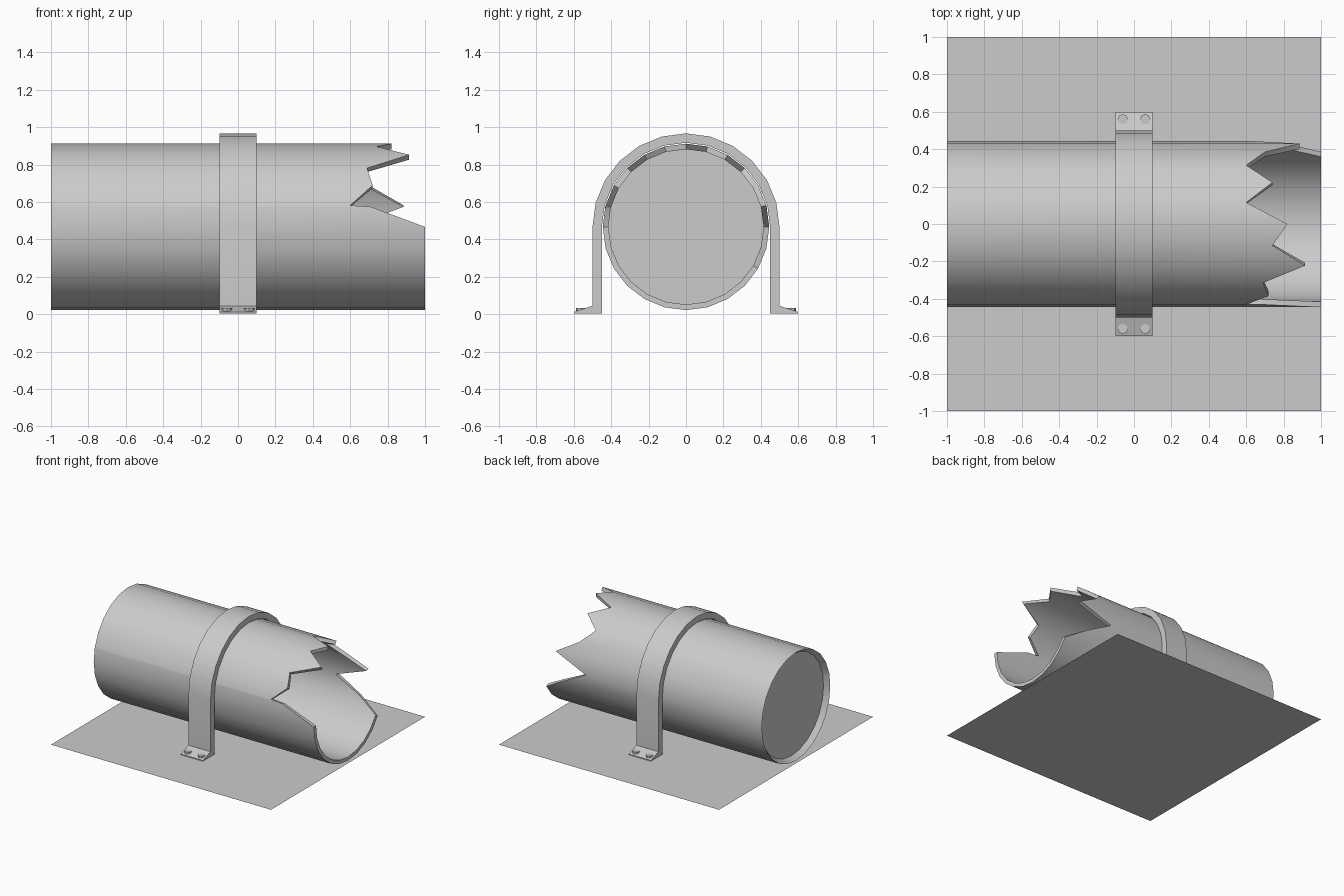
import bpy, bmesh
from math import sin, cos, radians, pi
from mathutils import Matrix

if "Cube" in bpy.data.objects:
    bpy.data.objects.remove(bpy.data.objects["Cube"])

ZC = 0.467            # height of the pipe axis
R_OUT, R_IN = 0.445, 0.415


def finish(bm, name, smooth=True):
    bmesh.ops.recalc_face_normals(bm, faces=bm.faces)
    me = bpy.data.meshes.new(name)
    bm.to_mesh(me)
    bm.free()
    ob = bpy.data.objects.new(name, me)
    bpy.context.collection.objects.link(ob)
    if smooth:
        bpy.ops.object.select_all(action='DESELECT')
        bpy.context.view_layer.objects.active = ob
        ob.select_set(True)
        bpy.ops.object.shade_smooth_by_angle(angle=radians(30))
    return ob


# ground sheet
bm = bmesh.new()
bmesh.ops.create_grid(bm, x_segments=1, y_segments=1, size=1)
finish(bm, "base_sheet", False)

# broken pipe: (angle from the top towards +y, x of the broken edge)
edge = [(0, .82), (15, .6), (30, .74), (45, .6), (60, .7), (75, .885), (90, .6), (105, .82)]
edge += [(a, 1.0) for a in range(120, 271, 15)]
edge += [(284, .71), (285, .6), (300, .72), (315, .69), (330, .915), (345, .74)]

bm = bmesh.new()


def ring(r, x=None):
    return [bm.verts.new((ex if x is None else x,
                          r * sin(radians(a)), ZC + r * cos(radians(a))))
            for a, ex in edge]


loops = [ring(R_OUT, -1), ring(R_OUT), ring(R_IN), ring(R_IN, -0.96)]
n = len(edge)
for k in range(4):    # outer wall, torn rim, inner wall, chamfered back rim
    A, B = loops[k], loops[(k + 1) % 4]
    for i in range(n):
        j = (i + 1) % n
        bm.faces.new((A[i], A[j], B[j], B[i]))
finish(bm, "broken_pipe")

# recessed disc closing the back end
bm = bmesh.new()
bm.faces.new(ring(R_IN, -0.96))
finish(bm, "pipe_end_disc", False)

# strap: closed section in y-z, extruded along x
half = [(.45, .005), (.6, .005), (.6, .012), (.5, .045)]
arc = [i * pi / 12 for i in range(13)]
outer = [(.5 * cos(t), ZC + .5 * sin(t)) for t in arc]
inner = [(.45 * cos(t), ZC + .45 * sin(t)) for t in reversed(arc)]
section = half + outer + [(-y, z) for y, z in reversed(half)] + inner
bm = bmesh.new()
face = bm.faces.new([bm.verts.new((-.1, y, z)) for y, z in section])
new = bmesh.ops.extrude_face_region(bm, geom=[face])["geom"]
bmesh.ops.translate(bm, vec=(.2, 0, 0),
                    verts=[v for v in new if isinstance(v, bmesh.types.BMVert)])
finish(bm, "pipe_strap")

# strap bolts
bm = bmesh.new()
for x in (-.06, .06):
    for y in (-.56, .56):
        bmesh.ops.create_cone(bm, cap_ends=True, segments=8, radius1=.028, radius2=.028,
                              depth=.026, matrix=Matrix.Translation((x, y, .021)))
finish(bm, "strap_bolts", False)
